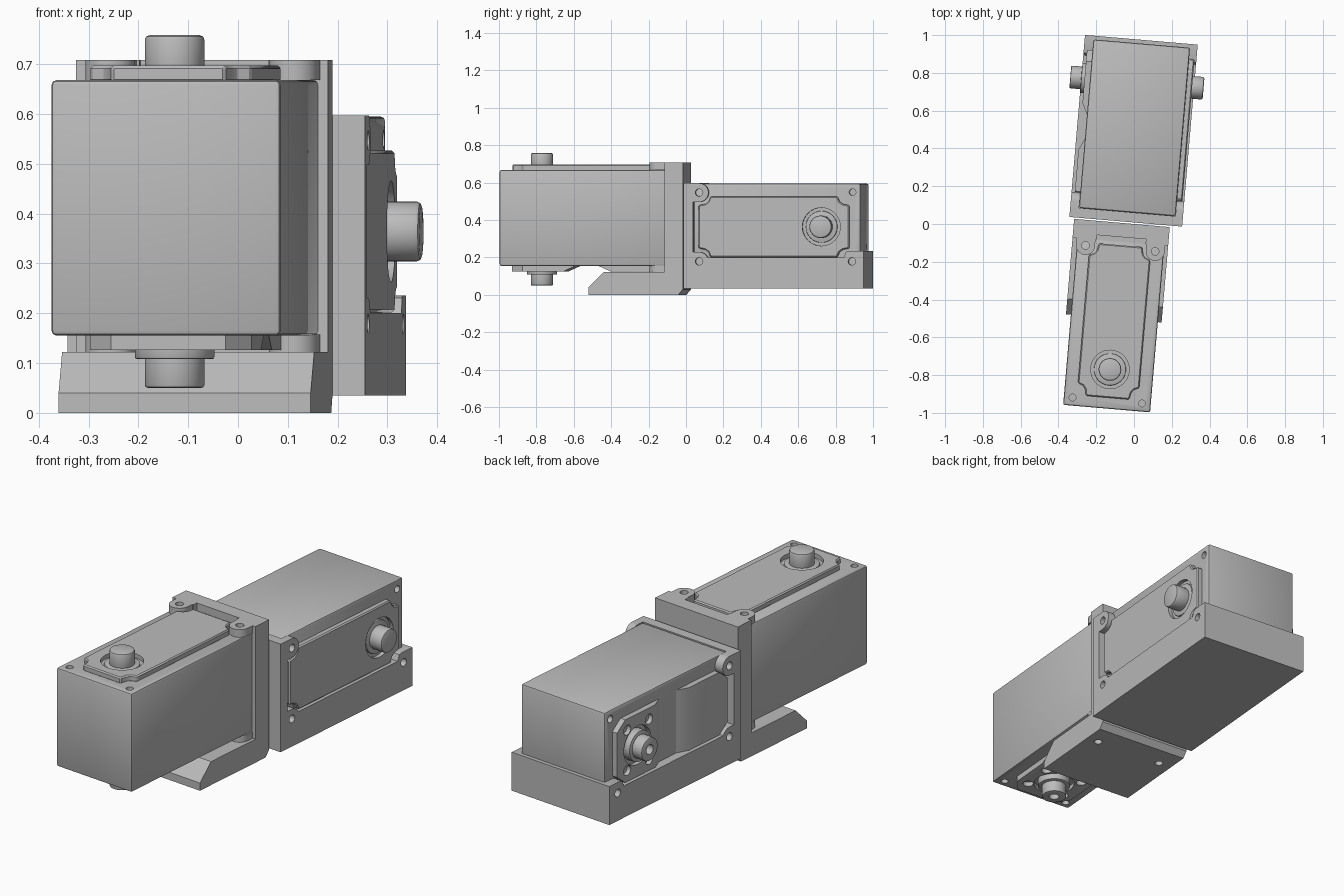
import bpy
import bmesh
import math
from mathutils import Matrix, Vector

if "Cube" in bpy.data.objects:
    bpy.data.objects.remove(bpy.data.objects["Cube"], do_unlink=True)

grey = bpy.data.materials.new("light_grey")
grey.use_nodes = True
grey.diffuse_color = (0.5, 0.5, 0.5, 1)
grey.node_tree.nodes["Principled BSDF"].inputs["Base Color"].default_value = (0.5, 0.5, 0.5, 1)

# The whole assembly is turned slightly about the vertical axis
TURN = Matrix.Rotation(math.radians(-4.9), 4, 'Z')


def frame(x, y, z, origin=(0, 0, 0)):
    """Matrix that sends the local axes to x, y, z in the assembly."""
    m = Matrix((x, y, z)).transposed().to_4x4()
    m.translation = Vector(origin)
    return TURN @ m


X, Y, Z = Vector((1, 0, 0)), Vector((0, 1, 0)), Vector((0, 0, 1))
PLAIN = frame(X, Y, Z)
ACROSS = frame(Y, Z, X)          # local x, y = length, height; local z = width


def loft(name, low, high, z0, z1, place, bevel=0, segments=2):
    """Solid between two outlines with equal point counts."""
    bm = bmesh.new()
    a = [bm.verts.new((x, y, z0)) for x, y in low]
    b = [bm.verts.new((x, y, z1)) for x, y in high]
    bm.faces.new(a[::-1])
    bm.faces.new(b)
    n = len(a)
    for i in range(n):
        j = (i + 1) % n
        bm.faces.new((a[i], a[j], b[j], b[i]))
    bmesh.ops.recalc_face_normals(bm, faces=bm.faces)
    mesh = bpy.data.meshes.new(name)
    bm.to_mesh(mesh)
    bm.free()
    mesh.transform(place)
    mesh.materials.append(grey)
    obj = bpy.data.objects.new(name, mesh)
    bpy.context.collection.objects.link(obj)
    if bevel:
        mod = obj.modifiers.new("bevel", 'BEVEL')
        mod.width, mod.segments = bevel, segments
        mod.limit_method, mod.angle_limit = 'ANGLE', math.radians(40)
        apply(obj, mod)
    return obj


def apply(obj, mod):
    bpy.ops.object.select_all(action='DESELECT')
    obj.select_set(True)
    bpy.context.view_layer.objects.active = obj
    bpy.ops.object.modifier_apply(modifier=mod.name)


def rect(x0, x1, y0, y1):
    return [(x0, y0), (x1, y0), (x1, y1), (x0, y1)]


def box(name, x0, x1, y0, y1, z0, z1, place, bevel=0):
    r = rect(x0, x1, y0, y1)
    return loft(name, r, r, z0, z1, place, bevel)


def disc(name, x, y, r, z0, z1, place, bevel=0, n=32):
    c = [(x + r * math.cos(math.tau * i / n), y + r * math.sin(math.tau * i / n)) for i in range(n)]
    return loft(name, c, c, z0, z1, place, bevel)


def cut(obj, *cutters):
    for c in cutters:
        c.hide_render = True
        mod = obj.modifiers.new("cut", 'BOOLEAN')
        mod.operation, mod.object, mod.solver = 'DIFFERENCE', c, 'EXACT'
        apply(obj, mod)
        bpy.data.objects.remove(c, do_unlink=True)


def notched(y0, y1):
    """Cover outline with corners hollowed around the screws."""
    half = [(0.115, 0), (0.122, 0.035), (0.135, 0.053), (0.163, 0.065)]
    right = [(x, y0 + d) for x, d in half] + [(x, y1 - d) for x, d in half[::-1]]
    return right + [(-x, y) for x, y in right[::-1]]


def pad_outline(y_plain, y_cut):
    """Octagon-ended pad outline; y_plain is the ramped end."""
    s = 1 if y_plain > y_cut else -1
    return [(-0.163, y_plain), (0.163, y_plain), (0.163, y_cut + s * 0.06),
            (0.115, y_cut), (-0.115, y_cut), (-0.163, y_cut + s * 0.06)]


def actuator(prefix, place):
    # Main case with corner screw holes
    face = 0.2565
    case = box(prefix + "_case", -0.231, 0.231, -0.208, 0.687, -face, face, place, 0.01)
    for x in (-0.185, 0.185):
        for z in (-face, face):
            cut(case, disc("cutter", x, -0.165, 0.018, z - 0.03, z + 0.03, place, n=20))
    # Output side: cover, recess, shaft
    top = notched(-0.15, 0.66)
    cover = loft(prefix + "_output_cover", top, top, face - 0.005, face + 0.029, place, 0.006, 1)
    cut(cover, disc("cutter", 0, 0, 0.102, face + 0.008, face + 0.05, place))
    disc(prefix + "_output_collar", 0, 0, 0.085, face, face + 0.018, place, 0.004)
    disc(prefix + "_output_shaft", 0, 0, 0.06, face, face + 0.09, place, 0.009)
    # Rear side: horn pad with ramp, holes, horn and hollow shaft
    pad = loft(prefix + "_rear_pad", pad_outline(0.2, -0.15), pad_outline(0.13, -0.15),
               -face + 0.003, -face - 0.029, place)
    cut(pad, disc("cutter", 0, 0, 0.1, -face - 0.05, -face - 0.006, place))
    for x, y in ((-0.105, 0.085), (0.105, 0.085), (-0.105, -0.075), (0.105, -0.075)):
        cut(pad, disc("cutter", x, y, 0.026, -face - 0.05, -face - 0.006, place, n=20))
    disc(prefix + "_rear_horn", 0, 0, 0.08, -face - 0.047, -face, place, 0.004)
    shaft = disc(prefix + "_rear_shaft", 0, 0, 0.06, -face - 0.105, -face, place, 0.006)
    cut(shaft, disc("cutter", 0, 0, 0.025, -face - 0.2, -face - 0.06, place, n=20))
    # Rear wiring cover with ramp
    loft(prefix + "_rear_cover", pad_outline(0.31, 0.66), pad_outline(0.38, 0.66),
         -face + 0.003, -face - 0.029, place)


actuator("front_actuator", frame(X, Y, Z, (-0.061, -0.778, 0.4115)))
actuator("back_actuator", frame(Z, -Y, X, (-0.041, 0.747, 0.364)))

# Front bracket: upright plate and forward foot
side = [(-0.507, 0), (-0.025, 0), (0, 0.03), (0, 0.708), (-0.1, 0.708),
        (-0.1, 0.122), (-0.425, 0.122), (-0.507, 0.04)]
bracket = loft("front_bracket", side, side, -0.318, 0.19, ACROSS)
cut(bracket, box("cutter", -0.19, 0.07, -0.2, -0.075, 0.668, 0.8, PLAIN))

for u, tag in ((-0.246, "right"), (0.124, "left")):
    cut(bracket, disc("cutter", u, -0.135, 0.02, -0.1, 0.2, PLAIN, n=20))
    for z0, z1, level in ((0.668, 0.708, "upper"), (0.12, 0.157, "lower")):
        n = 16
        lug = [(u + 0.05 * math.cos(math.pi * (1 + i / n)),
                -0.135 + 0.05 * math.sin(math.pi * (1 + i / n))) for i in range(n + 1)]
        lug += [(u + 0.05, -0.09), (u - 0.05, -0.09)]
        part = loft(f"front_{level}_{tag}_lug", lug, lug, z0, z1, PLAIN)
        cut(part, disc("cutter", u, -0.135, 0.02, z0 - 0.1, z1 + 0.1, PLAIN, n=20))

# Back bracket: tray, raised tail and upright frame
profile = [(0.008, 0.035), (0.975, 0.035), (0.975, 0.235), (0.895, 0.235), (0.88, 0.23),
           (0.868, 0.2), (0.06, 0.2), (0.06, 0.597), (0.008, 0.597)]
tray = loft("back_bracket", profile, profile, -0.344, 0.255, ACROSS)
for z in (-0.37, 0.28):
    for v, h in ((0.912, 0.179), (0.092, 0.179)):
        cut(tray, disc("cutter", v, h, 0.02, z - 0.06, z + 0.06, ACROSS, n=20))

for h, level in ((0.179, "lower"), (0.547, "upper")):
    for z0, z1, tag in ((-0.344, -0.297, "right"), (0.215, 0.255, "left")):
        n = 16
        lug = [(0.092 + 0.05 * math.cos(math.pi * (i / n - 0.5)),
                h + 0.05 * math.sin(math.pi * (i / n - 0.5))) for i in range(n + 1)]
        lug += [(0.05, h + 0.05), (0.05, h - 0.05)]
        part = loft(f"back_{level}_{tag}_lug", lug, lug, z0, z1, ACROSS)
        cut(part, disc("cutter", 0.092, h, 0.02, z0 - 0.1, z1 + 0.1, ACROSS, n=20))

# Smooth the round parts and keep the edges crisp
bpy.ops.object.select_all(action='DESELECT')
for obj in bpy.context.collection.objects:
    if obj.type == 'MESH':
        obj.select_set(True)
        bpy.context.view_layer.objects.active = obj
bpy.ops.object.shade_smooth_by_angle(angle=math.radians(30))
